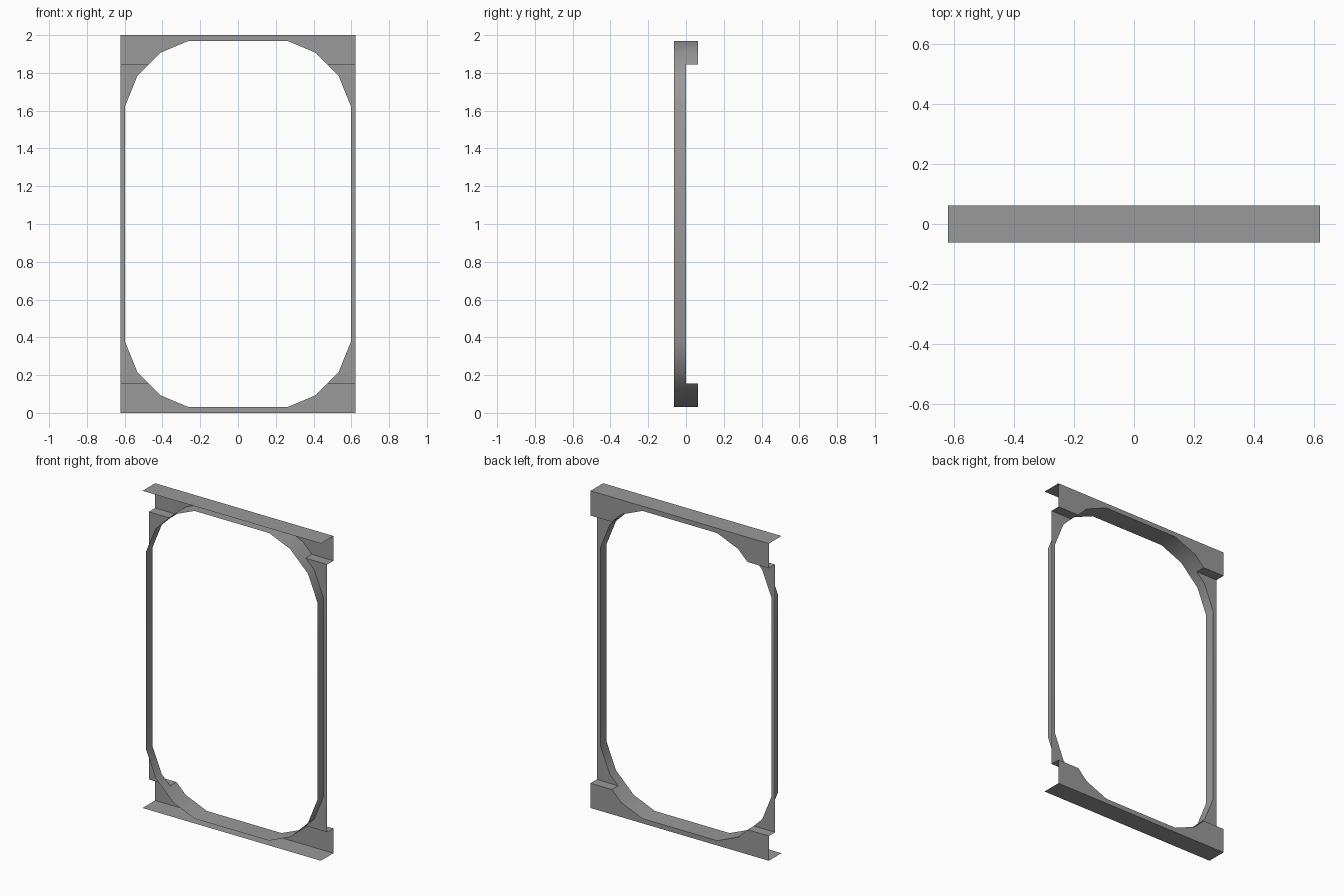
import bpy, bmesh

if "Cube" in bpy.data.objects:
    bpy.data.objects.remove(bpy.data.objects["Cube"])

W, H, D = 0.622, 2.0, 0.0625      # half width, height, half depth
LO, HI = 0.156, 1.844             # heights of the steps in the back panel
# Half outline of the opening (half width, height), lower half then mirrored up
low = [(0.26, 0.03), (0.408, 0.092), (0.532, 0.214), (0.597, 0.375)]
outline = low + [(x, H - z) for x, z in reversed(low)]


def half_width(z):
    for (xa, za), (xb, zb) in zip(outline, outline[1:]):
        if za <= z <= zb:
            return xa + (xb - xa) * (z - za) / (zb - za)


# Outline with the step heights added
rows = sorted(outline + [(half_width(z), z) for z in (LO, HI)], key=lambda p: p[1])

grey = bpy.data.materials.new("grey metal")
grey.diffuse_color = (0.32, 0.32, 0.32, 1)
grey.use_nodes = True
grey.node_tree.nodes["Principled BSDF"].inputs["Base Color"].default_value = grey.diffuse_color


def make(name, quads, smooth=False):
    """Make an object from (corner list, wanted normal) pairs."""
    bm = bmesh.new()
    for corners, normal in quads:
        f = bm.faces.new([bm.verts.new(c) for c in corners])
        f.normal_update()
        if sum(a * b for a, b in zip(f.normal, normal)) < 0:
            f.normal_flip()
    bmesh.ops.remove_doubles(bm, verts=bm.verts, dist=1e-5)
    me = bpy.data.meshes.new(name)
    bm.to_mesh(me)
    bm.free()
    me.materials.append(grey)
    ob = bpy.data.objects.new(name, me)
    bpy.context.collection.objects.link(ob)
    if smooth:
        bpy.context.view_layer.objects.active = ob
        ob.select_set(True)
        bpy.ops.object.shade_smooth_by_angle(angle=0.6)
        ob.select_set(False)


panel, trim = [], []
for s in (-1, 1):
    # Stepped back panel beside the opening, and the trim running forward from it
    for (xa, za), (xb, zb) in zip(rows, rows[1:]):
        y = 0 if LO < (za + zb) / 2 < HI else D
        panel.append(([(s * xa, y, za), (s * W, y, za), (s * W, y, zb), (s * xb, y, zb)], (0, 1, 0)))
        trim.append(([(s * xa, -D, za), (s * xa, y, za), (s * xb, y, zb), (s * xb, -D, zb)],
                     (-s * xa, 0, 1 - za)))
    # Step ledges
    for z, up in ((LO, 1), (HI, -1)):
        x = half_width(z)
        panel.append(([(s * x, 0, z), (s * W, 0, z), (s * W, D, z), (s * x, D, z)], (0, 0, up)))

x0, z0 = outline[0]
for za, zb, up in ((0, z0, 1), (H, H - z0, -1)):
    # Full-width strips above and below the opening, with flat trim
    panel.append(([(-W, D, za), (W, D, za), (W, D, zb), (x0, D, zb), (-x0, D, zb), (-W, D, zb)], (0, 1, 0)))
    trim.append(([(-x0, -D, zb), (x0, -D, zb), (x0, D, zb), (-x0, D, zb)], (0, 0, up)))

make("back_panel", panel)
make("opening_trim", trim, smooth=True)

# Flanges along the top and bottom
for name, z, up in (("top_flange", H, 1), ("bottom_flange", 0, -1)):
    make(name, [([(-W, -D, z), (W, -D, z), (W, D, z), (-W, D, z)], (0, 0, up))])
